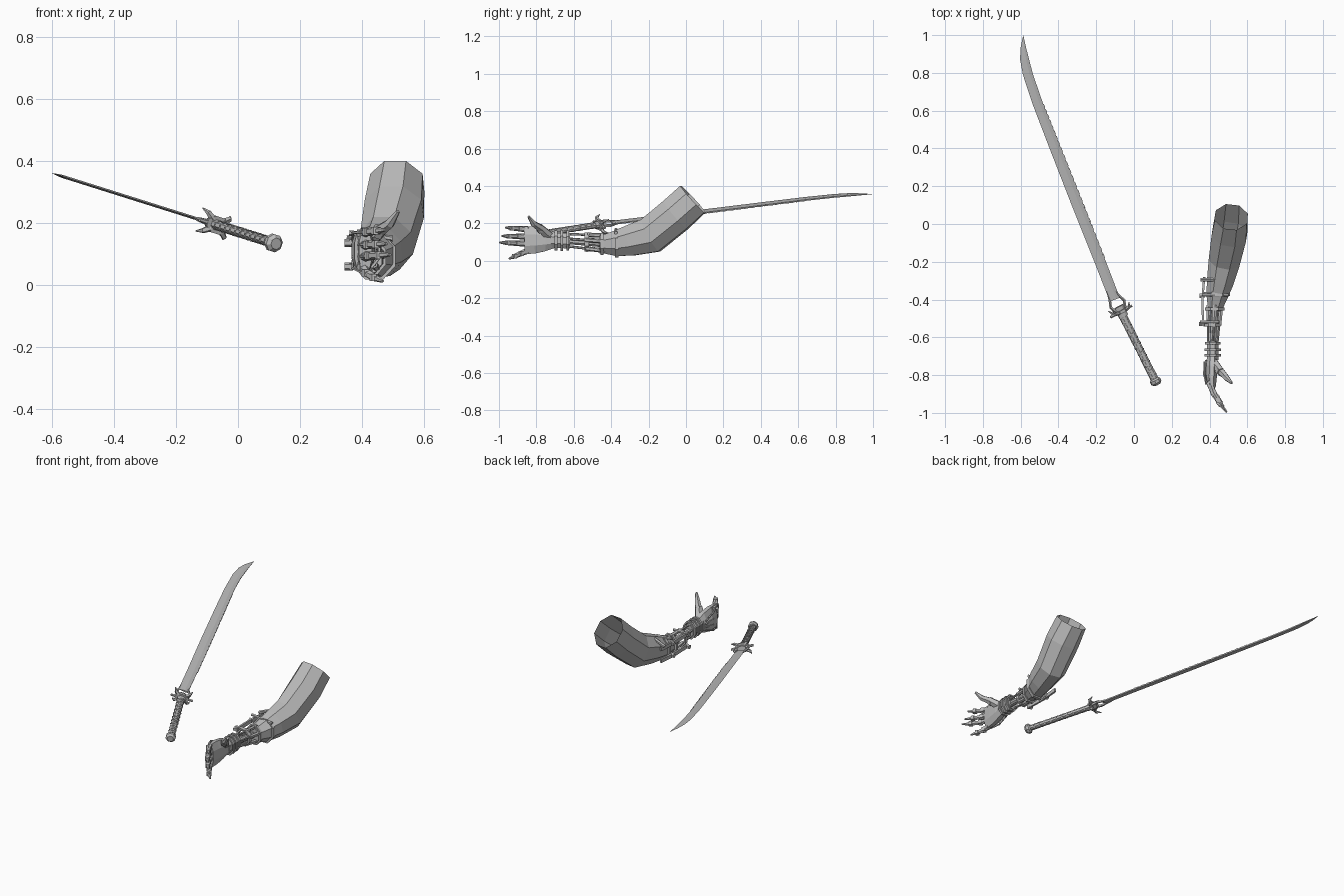
import bpy, math
from mathutils import Vector as V

steel = bpy.data.materials.new("plain_grey")
steel.diffuse_color = (0.5, 0.5, 0.5, 1)


def mesh(name, verts, faces):
    me = bpy.data.meshes.new(name)
    me.from_pydata([tuple(v) for v in verts], [], faces)
    me.materials.append(steel)
    ob = bpy.data.objects.new(name, me)
    bpy.context.collection.objects.link(ob)
    return ob


def loft(name, pts, radii, sides=6, up=(0, 0, 1), caps=True):
    """Sweep an ellipse (half width, half height) along the points."""
    pts, verts, faces = [V(p) for p in pts], [], []
    n = len(pts)
    for i, p in enumerate(pts):
        t = (pts[min(i + 1, n - 1)] - pts[max(i - 1, 0)]).normalized()
        u = V(up) if abs(t.dot(V(up))) < 0.95 else V((1, 0, 0))
        s = t.cross(u).normalized()
        w = s.cross(t)
        r = radii[i] if isinstance(radii, list) else radii
        a, b = r if isinstance(r, tuple) else (r, r)
        for k in range(sides):
            ang = 2 * math.pi * (k + 0.5) / sides
            verts.append(p + s * a * math.cos(ang) + w * b * math.sin(ang))
    for i in range(n - 1):
        for k in range(sides):
            j = (k + 1) % sides
            faces.append((i * sides + k, i * sides + j, (i + 1) * sides + j, (i + 1) * sides + k))
    if caps:
        faces.append(tuple(range(sides))[::-1])
        faces.append(tuple(range((n - 1) * sides, n * sides)))
    return mesh(name, verts, faces)


def hoop(name, c, a, b, y_half, thick, sides=8):
    """Band around the arm, axis along y."""
    verts, faces = [], []
    for k in range(sides):
        ang = 2 * math.pi * (k + 0.5) / sides
        for dy, e in ((-y_half, 0), (y_half, 0), (y_half, thick), (-y_half, thick)):
            verts.append((c[0] + (a + e) * math.cos(ang), c[1] + dy, c[2] + (b + e) * math.sin(ang)))
    for k in range(sides):
        j = (k + 1) % sides
        for q in range(4):
            p = (q + 1) % 4
            faces.append((k * 4 + q, k * 4 + p, j * 4 + p, j * 4 + q))
    return mesh(name, verts, faces)


# ---------- sword: lies in a plane tilted about y ----------
def S(x, y, t=0.0):
    return V((x + 0.3 * t, y, 0.172 - 0.315 * x + 0.954 * t))


N = V((0.3, 0, 0.954))

# blade: cutting edge on the left, spine on the right
left = [(-0.128, -0.41), (-0.21, -0.2), (-0.33, 0.1), (-0.447, 0.4), (-0.535, 0.63),
        (-0.588, 0.79), (-0.603, 0.87), (-0.601, 0.93), (-0.587, 0.998)]
right = [(-0.076, -0.39), (-0.157, -0.18), (-0.275, 0.12), (-0.395, 0.42), (-0.485, 0.645),
         (-0.535, 0.79), (-0.555, 0.865), (-0.571, 0.93), (-0.586, 0.999)]
bv, bf = [], []
for (lx, ly), (rx, ry) in zip(left, right):
    mx, my = lx * 0.35 + rx * 0.65, ly * 0.35 + ry * 0.65
    h = 0.005 * min(1, (rx - lx) / 0.05)
    bv += [S(lx, ly), S(mx, my, h), S(rx, ry, h * 0.7), S(rx, ry, -h * 0.7), S(mx, my, -h)]
for i in range(len(left) - 1):
    for k in range(5):
        j = (k + 1) % 5
        bf.append((i * 5 + k, i * 5 + j, i * 5 + 5 + j, i * 5 + 5 + k))
bf += [(4, 3, 2, 1, 0), tuple(range(len(bv) - 5, len(bv)))]
mesh("blade", bv, bf)

# row of small teeth along the spine
for i in range(1, 4):
    a, b = V(right[i]), V(right[i + 1])
    for k in range(8):
        p, q = a.lerp(b, k / 8), a.lerp(b, (k + 0.6) / 8)
        loft("spine_tooth", [S(*p), S(*q)], (0.004, 0.006), 4, N)

# handle with crossing wrap
top, end = V((-0.062, -0.48)), V((0.118, -0.84))
ax = (S(*end) - S(*top)).normalized()
wide = ax.cross(N).normalized()


def H(f):
    return S(*top.lerp(end, f))


loft("handle", [H(0), H(0.5), H(0.96)], [(0.023, 0.016), (0.021, 0.015), (0.022, 0.016)], 8, N)
for sgn in (1, -1):
    path = []
    for i in range(81):
        ang = sgn * i * math.pi / 4
        path.append(H(0.03 + 0.9 * i / 80) + wide * 0.021 * math.cos(ang) + N * 0.015 * math.sin(ang))
    loft("handle_wrap", path, 0.0035, 4, ax)
loft("pommel", [H(0.94), H(0.96), H(1.0), H(1.03)], [0.022, 0.03, 0.03, 0.019], 8, N)

# guard: hub, diagonal spikes and side bars
g = S(-0.068, -0.463)
loft("guard_plate", [g - ax * 0.008, g + ax * 0.008], (0.042, 0.03), 8, N)
loft("guard_collar", [g - ax * 0.03, g + ax * 0.03], (0.027, 0.018), 8, N)
loft("guard_bar", [g - wide * 0.066, g, g + wide * 0.066], [0.007, 0.011, 0.007], 6, N)
for a in (1, -1):
    for b in (1, -1):
        d = wide * a + N * b * 0.75
        loft("guard_spike", [g + d * 0.02, g + d * 0.04 - ax * 0.004, g + d * 0.052 - ax * 0.03],
             [0.012, 0.009, 0.002], 5, ax)
    # prongs reaching along the blade root
    loft("blade_prong", [g + wide * a * 0.022, g + wide * a * 0.042 - ax * 0.045,
                         g + wide * a * 0.027 - ax * 0.085, g + wide * a * 0.022 - ax * 0.13],
         [0.011, 0.008, 0.007, 0.002], 5, N)

# ---------- arm ----------
loft("arm", [(0.515, 0.037, 0.33), (0.505, -0.055, 0.245), (0.48, -0.19, 0.135), (0.458, -0.3, 0.108),
             (0.44, -0.38, 0.092), (0.428, -0.45, 0.088)],
     [(0.092, 0.104), (0.1, 0.105), (0.09, 0.105), (0.077, 0.088), (0.062, 0.072), (0.04, 0.05)],
     8, caps=False)
loft("arm_end_plate", [(0.428, -0.447, 0.088), (0.427, -0.46, 0.088)], (0.042, 0.052), 8)

# forearm frame: clamps, side plates and rods
hoop("upper_clamp", (0.44, -0.37, 0.092), 0.064, 0.07, 0.01, 0.011)
hoop("middle_clamp", (0.427, -0.45, 0.09), 0.045, 0.055, 0.008, 0.01)
hoop("lower_clamp", (0.412, -0.53, 0.1), 0.038, 0.045, 0.012, 0.01)
for z in (0.06, 0.135):
    loft("side_plate", [(0.372, -0.28, z), (0.362, -0.4, z), (0.366, -0.54, z)], (0.008, 0.016), 4)
    loft("side_pin", [(0.348, -0.38, z), (0.372, -0.38, z)], 0.013, 6)
    loft("side_pin", [(0.345, -0.53, z), (0.372, -0.53, z)], 0.013, 6)
loft("top_bar", [(0.355, -0.295, 0.15), (0.44, -0.295, 0.186)], 0.01, 6)
loft("cross_bar", [(0.36, -0.375, 0.168), (0.5, -0.375, 0.15)], 0.009, 6)
loft("front_bar", [(0.35, -0.52, 0.145), (0.45, -0.52, 0.145)], 0.009, 6)
for k in range(5):
    a = 2 * math.pi * k / 5 + 0.3
    c, s = math.cos(a), math.sin(a)
    p = V((0.428 + 0.036 * c, -0.43, 0.09 + 0.045 * s))
    q = V((0.416 + 0.026 * c, -0.64, 0.108 + 0.036 * s))
    loft("forearm_rod", [p, q], 0.0065, 6)
    loft("piston_sleeve", [p, p.lerp(q, 0.5)], 0.012, 6)
loft("core_shaft", [(0.428, -0.45, 0.09), (0.416, -0.65, 0.108)], 0.018, 8)

# wrist rings
loft("wrist", [(0.416, -0.62, 0.107), (0.416, -0.72, 0.11)], (0.033, 0.044), 8)
for y, r in ((-0.632, 0.036), (-0.665, 0.039), (-0.695, 0.038)):
    hoop("wrist_ring", (0.417, y, 0.109), r, r + 0.012, 0.007, 0.009)

# hand, standing on edge with the palm towards +x
loft("palm", [(0.415, -0.70, 0.11), (0.412, -0.75, 0.113), (0.41, -0.81, 0.112), (0.412, -0.865, 0.11)],
     [(0.03, 0.045), (0.034, 0.066), (0.031, 0.079), (0.022, 0.08)], 8)
loft("back_plate", [(0.384, -0.72, 0.11), (0.376, -0.79, 0.11), (0.384, -0.85, 0.11)],
     [(0.008, 0.03), (0.01, 0.05), (0.008, 0.055)], 6)

# fingers: knuckle height, tip height, tip y, tip x
fingers = [(0.168, 0.178, -0.965, 0.475), (0.129, 0.133, -0.985, 0.48),
           (0.091, 0.098, -0.997, 0.492), (0.055, 0.012, -0.945, 0.468)]
for z0, z1, y1, x1 in fingers:
    p, q = V((0.405, -0.845, z0)), V((x1, y1, z1))
    a, b = p.lerp(q, 0.38), p.lerp(q, 0.72)
    a.x -= 0.012
    b.x -= 0.01
    loft("finger", [p, a, b, q], [0.017, 0.0145, 0.0125, 0.005], 6)
    for j, r in ((p, 0.02), (a, 0.0175), (b, 0.0155)):
        loft("finger_joint", [j + V((0, 0, -0.012)), j + V((0, 0, 0.012))], r, 6)
    loft("tendon_rod", [(0.372, -0.73, 0.11 + (z0 - 0.11) * 0.5), (0.37, -0.80, z0), a + V((-0.012, 0, 0))],
         0.005, 5)

# thumb
loft("thumb", [(0.42, -0.735, 0.135), (0.455, -0.775, 0.172), (0.49, -0.815, 0.198), (0.517, -0.842, 0.238)],
     [0.028, 0.022, 0.017, 0.007], 6)
loft("thumb_joint", [(0.447, -0.772, 0.16), (0.46, -0.785, 0.184)], 0.023, 6)
